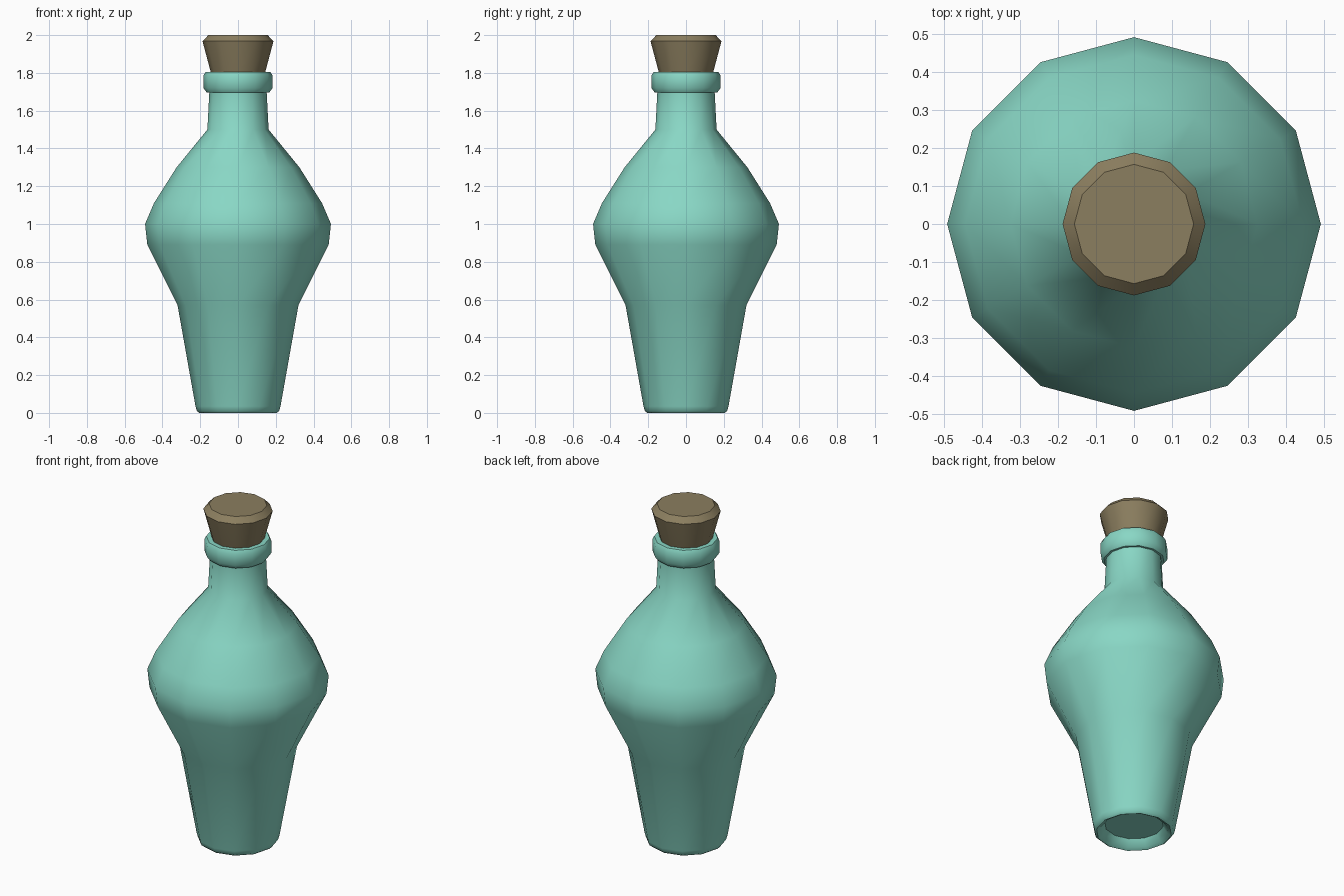
import bpy, bmesh
from math import cos, sin, pi, radians

if "Cube" in bpy.data.objects:
    bpy.data.objects.remove(bpy.data.objects["Cube"])

SIDES = 12


def material(name, color):
    m = bpy.data.materials.new(name)
    m.diffuse_color = (*color, 1)
    m.use_nodes = True
    m.node_tree.nodes["Principled BSDF"].inputs["Base Color"].default_value = m.diffuse_color
    return m


def lathe(name, profile, mat):
    """Revolve (radius, z) points around z; the first and last rings may be capped."""
    bm = bmesh.new()
    rings = [[bm.verts.new((r * cos(2 * pi * i / SIDES), r * sin(2 * pi * i / SIDES), z))
              for i in range(SIDES)] for r, z in profile]
    for a, b in zip(rings, rings[1:]):
        for i in range(SIDES):
            j = (i + 1) % SIDES
            bm.faces.new((a[i], a[j], b[j], b[i]))
    bm.faces.new(rings[0][::-1])
    bm.faces.new(rings[-1])
    bmesh.ops.recalc_face_normals(bm, faces=bm.faces)
    me = bpy.data.meshes.new(name)
    bm.to_mesh(me)
    bm.free()
    me.materials.append(mat)
    ob = bpy.data.objects.new(name, me)
    bpy.context.collection.objects.link(ob)
    bpy.ops.object.select_all(action='DESELECT')
    ob.select_set(True)
    bpy.context.view_layer.objects.active = ob
    bpy.ops.object.shade_smooth_by_angle(angle=radians(42))
    return ob


glass = material("green_glass", (0.25, 0.68, 0.56))
cork = material("cork", (0.26, 0.21, 0.115))

# Bottle: recessed base, tapered body, shoulder, neck, lip and mouth
lathe("bottle", [
    (0.16, 0.05), (0.185, 0.01), (0.205, 0.0), (0.218, 0.01), (0.225, 0.035),
    (0.32, 0.57), (0.48, 0.89), (0.492, 1.0), (0.445, 1.11), (0.325, 1.30),
    (0.162, 1.50), (0.152, 1.695), (0.165, 1.695), (0.183, 1.72),
    (0.183, 1.785), (0.172, 1.805), (0.14, 1.805), (0.125, 1.72),
], glass)

# Stopper: flared cork with a chamfered top
lathe("stopper", [(0.12, 1.725), (0.143, 1.80), (0.188, 1.968), (0.157, 2.0)], cork)
